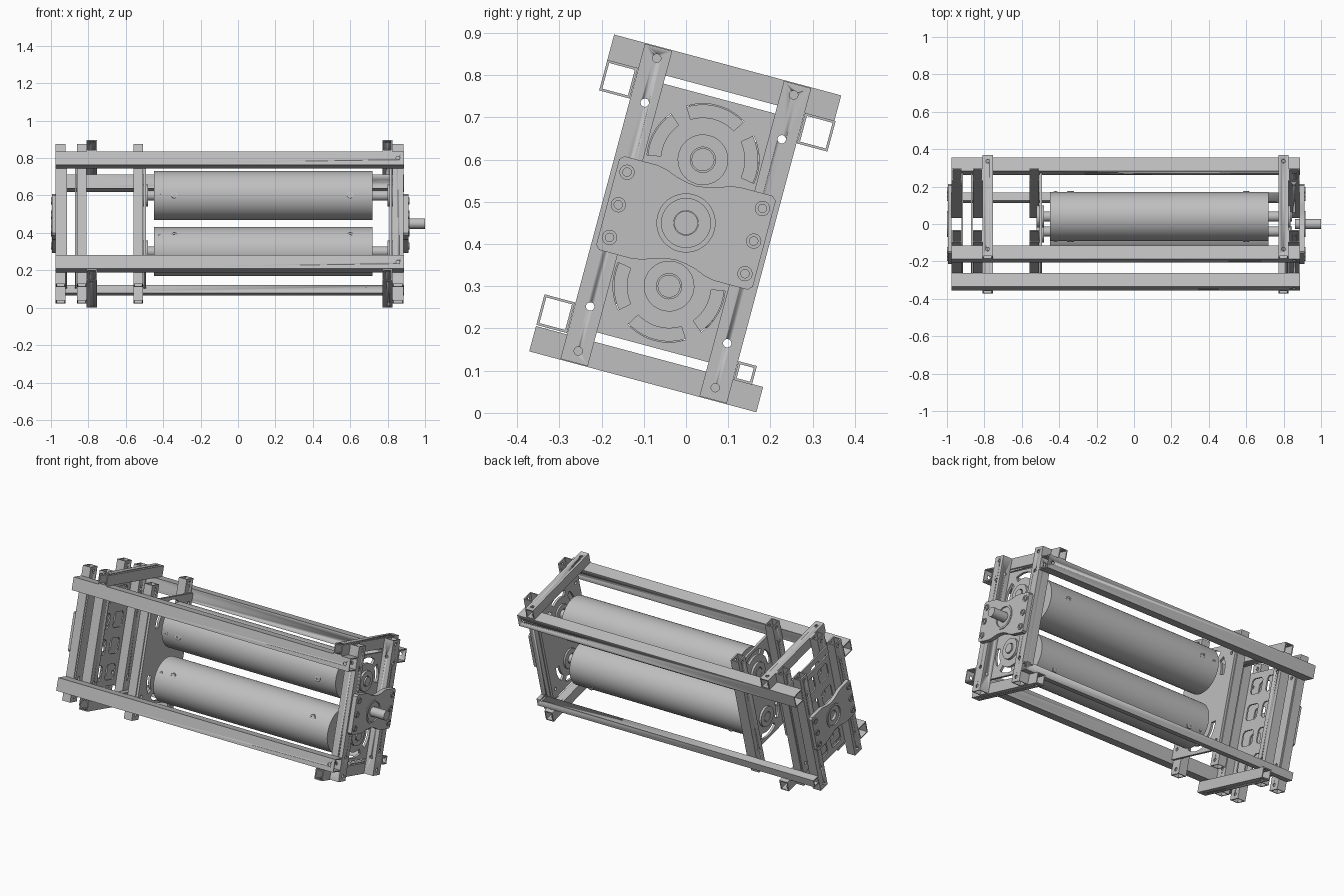
import bpy, bmesh, math
from mathutils import Vector

cube = bpy.data.objects.get("Cube")
if cube:
    bpy.data.objects.remove(cube)

# Single grey metal
metal = bpy.data.materials.new("grey metal")
metal.use_nodes = True
GREY = (0.52, 0.52, 0.52, 1)
metal.diffuse_color = GREY
metal.node_tree.nodes["Principled BSDF"].inputs["Base Color"].default_value = GREY

# The frame leans in y-z: "a" runs across it, "b" runs up it, "x" along it
TILT = math.radians(15)
C, S = math.cos(TILT), math.sin(TILT)
CENTRE = 0.45
ORDER = {"x": "abx", "a": "bxa", "b": "xab"}
parts = []


def circle(u, v, r, n=32):
    return [(u + r * math.cos(i * math.tau / n), v + r * math.sin(i * math.tau / n)) for i in range(n)]


def rect(u0, u1, v0, v1):
    return [(u0, v0), (u1, v0), (u1, v1), (u0, v1)]


def square_ring(u0, u1, v0, v1, wall=0.006):
    return [rect(u0, u1, v0, v1), rect(u0 + wall, u1 - wall, v0 + wall, v1 - wall)]


def sector(v, r0, r1, start, end, n=10):
    angles = [math.radians(start + (end - start) * i / n) for i in range(n + 1)]
    outer = [(r1 * math.cos(t), v + r1 * math.sin(t)) for t in angles]
    return outer + [(r0 * math.cos(t), v + r0 * math.sin(t)) for t in reversed(angles)]


def extrude(name, loops, t0, t1, axis="x"):
    """Fill the 2D loops (inner loops are holes) and extrude them along an axis."""
    curve = bpy.data.curves.new(name, "CURVE")
    curve.dimensions = "2D"
    curve.fill_mode = "BOTH"
    curve.extrude = abs(t1 - t0) / 2
    for loop in loops:
        spline = curve.splines.new("POLY")
        spline.points.add(len(loop) - 1)
        for point, (u, v) in zip(spline.points, loop):
            point.co = (u, v, 0, 1)
        spline.use_cyclic_u = True
    temp = bpy.data.objects.new("temp", curve)
    bpy.context.collection.objects.link(temp)
    graph = bpy.context.evaluated_depsgraph_get()
    mesh = bpy.data.meshes.new_from_object(temp.evaluated_get(graph))
    bpy.data.objects.remove(temp)
    bm = bmesh.new()
    bm.from_mesh(mesh)
    bmesh.ops.remove_doubles(bm, verts=bm.verts, dist=0.00002)
    for vert in bm.verts:
        u, v, t = vert.co
        p = dict(zip(ORDER[axis], (u, v, t + (t0 + t1) / 2)))
        vert.co = Vector((p["x"], p["a"] * C + p["b"] * S, CENTRE - p["a"] * S + p["b"] * C))
    bmesh.ops.recalc_face_normals(bm, faces=bm.faces)
    bm.to_mesh(mesh)
    bm.free()
    mesh.materials.clear()
    mesh.materials.append(metal)
    ob = bpy.data.objects.new(name, mesh)
    bpy.context.collection.objects.link(ob)
    parts.append(ob)
    return ob


# Upright positions along x
STATIONS = {"outer_left": (-0.975, -0.922), "middle_left": (-0.862, -0.81),
            "inner_left": (-0.56, -0.507), "right": (0.825, 0.885)}

# Bolt hole cutters, one per drilling direction
bolt_spots = [(a, b) for a in (-0.168, 0.168) for b in (-0.359, -0.25, 0.25, 0.359)]
mids = [sum(span) / 2 for span in STATIONS.values()]
cutters = [
    extrude("cutter_along", [circle(a, b, 0.01, 16) for a, b in bolt_spots], -1.1, 1.1),
    extrude("cutter_across", [circle(b, x, 0.01, 16) for b in (-0.2875, 0.2875) for x in mids], -0.4, 0.4, "a"),
    extrude("cutter_upward", [circle(x, a, 0.01, 16) for x in (-0.782, 0.799) for a in (-0.243, 0.243)], -0.5, 0.5, "b"),
]
for cutter in cutters:
    cutter.hide_render = True
    cutter.hide_viewport = True
parts.clear()


def drill(ob, *indices):
    for i in indices:
        mod = ob.modifiers.new("bolt_holes", "BOOLEAN")
        mod.operation = "DIFFERENCE"
        mod.solver = "EXACT"
        mod.object = cutters[i]


# Long square rails; the lower back one is thinner
rails = {"upper_front_rail": (-0.28, -0.205, 0.25, 0.325),
         "upper_back_rail": (0.205, 0.28, 0.25, 0.325),
         "lower_front_rail": (-0.28, -0.205, -0.325, -0.25),
         "lower_back_rail": (0.205, 0.25, -0.33, -0.284)}
for name, size in rails.items():
    drill(extrude(name, square_ring(*size), -0.975, 0.888), 1)

# Uprights at each station
for name, (x0, x1) in STATIONS.items():
    for side, a0 in (("front", -0.204), ("back", 0.137)):
        tube = square_ring(x0, x1, a0, a0 + 0.067)
        drill(extrude(f"{name}_{side}_upright", tube, -0.388, 0.385, "b"), 0, 1)

# Cross bars above and below the rails
for side, x0, x1 in (("left", -0.81, -0.755), ("right", 0.773, 0.825)):
    for level, b0 in (("top", 0.325), ("bottom", -0.39)):
        drill(extrude(f"{side}_{level}_cross_bar", square_ring(b0, b0 + 0.062, x0, x1), -0.28, 0.277, "a"), 2)

# Side plates: curved slots around the rollers, or a grid of lightening holes
outline = rect(-0.2, 0.2, -0.305, 0.305)
bolts = [circle(a, b, 0.01, 16) for a, b in bolt_spots if abs(b) < 0.3]
slots = []
for sign in (-1, 1):
    for start, end in ((58, 122), (-10, 40), (140, 190)):
        slots.append(sector(sign * 0.155, 0.1, 0.133, sign * start, sign * end))
grid = []
for a in (-0.065, 0.065):
    for b in (-0.225, -0.075, 0.075, 0.225):
        loop = circle(a, b, 0.055)
        grid.append([(max(a - 0.045, min(a + 0.045, u)), max(b - 0.045, min(b + 0.045, v))) for u, v in loop])
extrude("right_plate", [outline] + bolts + slots, 0.81, 0.824)
extrude("inner_left_plate", [outline] + bolts + slots, -0.506, -0.492)
extrude("middle_left_plate", [outline] + bolts + grid, -0.871, -0.863)
extrude("outer_left_plate", [outline] + bolts + grid, -0.921, -0.913)

# Rollers with shafts, bearings and set screws
for name, b, shift in (("upper", 0.155, -0.03), ("lower", -0.155, 0.055)):
    extrude(f"{name}_roller", [circle(0, b, 0.131, 64)], -0.45, 0.72)
    extrude(f"{name}_shaft", [circle(0, b, 0.027)], -0.52, 0.845)
    extrude(f"{name}_right_bearing", [circle(0, b, 0.06), circle(0, b, 0.03)], 0.80, 0.838)
    extrude(f"{name}_left_bearing", [circle(0, b, 0.06), circle(0, b, 0.03)], -0.52, -0.48)
    depth = math.sqrt(0.131 ** 2 - shift ** 2) + 0.002
    for x, r in ((-0.42, 0.01), (-0.34, 0.018), (0.6, 0.018)):
        for side, sign in (("front", -1), ("back", 1)):
            loops = [circle(b - sign * shift, x, r, 20), circle(b - sign * shift, x, r * 0.5, 20)]
            extrude(f"{name}_{side}_set_screw", loops, sign * 0.08, sign * depth, "a")

# Waisted bearing blocks on both ends
edge = [(-0.192, 0.105), (-0.182, 0.115), (-0.1, 0.115), (-0.075, 0.11), (-0.05, 0.1), (-0.025, 0.094),
        (0, 0.091), (0.025, 0.094), (0.05, 0.1), (0.075, 0.11), (0.1, 0.115), (0.182, 0.115), (0.192, 0.105)]
block = edge + [(-u, -v) for u, v in edge]
for side, x0, x1, out in (("left", -0.975, -0.995, -1), ("right", 0.885, 0.912, 1)):
    extrude(f"{side}_bearing_block", [block, circle(0, 0, 0.06)], x0, x1)
    extrude(f"{side}_bearing_ring", [circle(0, 0, 0.07, 48), circle(0, 0, 0.058, 48)], x0, x1 + out * 0.004)
    extrude(f"{side}_bearing", [circle(0, 0, 0.058, 48), circle(0, 0, 0.029)], x0, x1 - out * 0.004)
    for a in (-0.166, 0.166):
        for b in (-0.08, 0, 0.08):
            extrude(f"{side}_block_bolt", [circle(a, b, 0.018, 20), circle(a, b, 0.01, 20)], x0, x1 + out * 0.005)
extrude("drive_shaft", [circle(0, 0, 0.028)], 0.86, 1.0)

# Smooth round surfaces, keep edges sharp
bpy.ops.object.select_all(action="DESELECT")
for ob in parts:
    ob.select_set(True)
bpy.context.view_layer.objects.active = parts[0]
bpy.ops.object.shade_smooth_by_angle(angle=math.radians(30))
